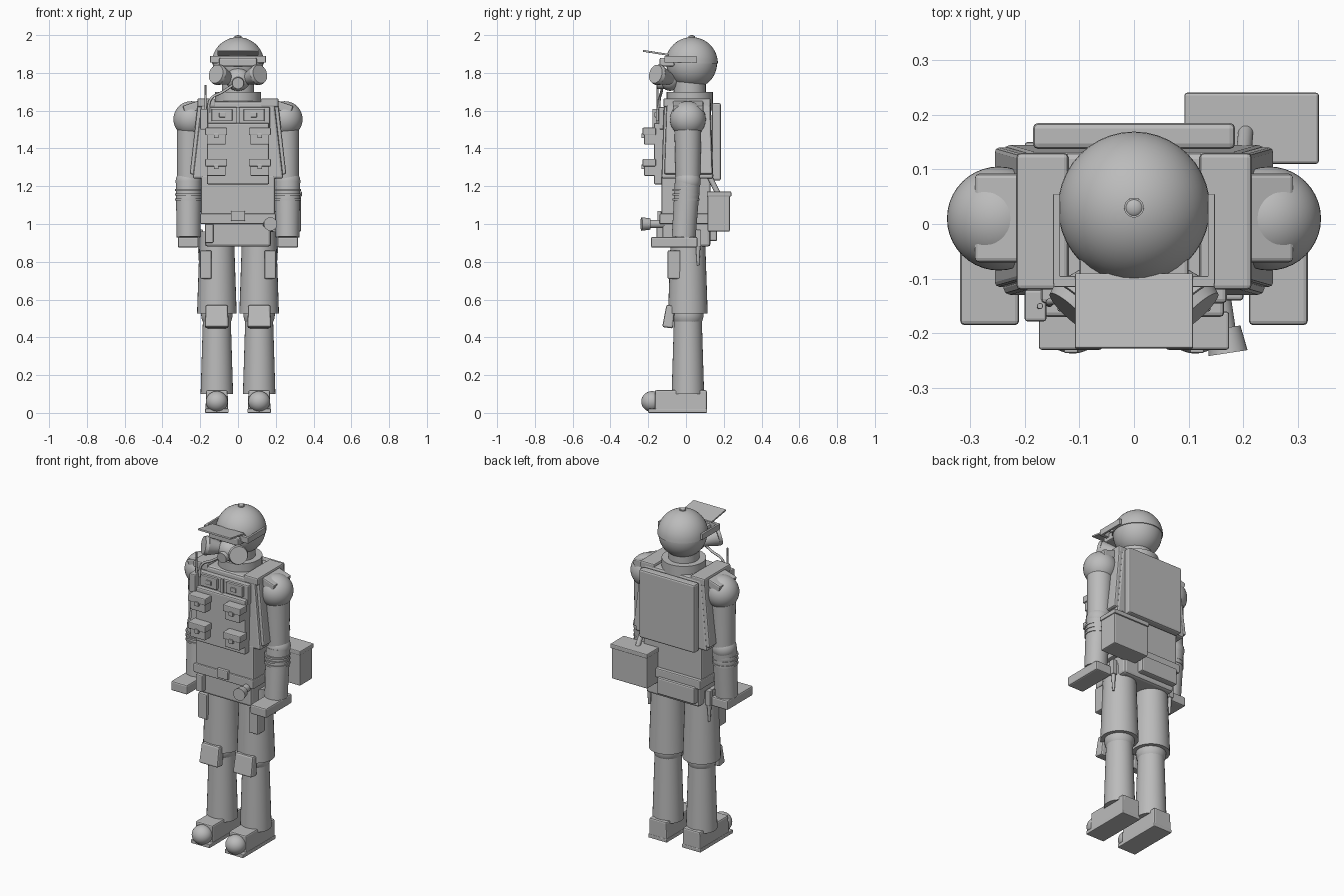
import bpy, bmesh, math
from mathutils import Vector, Matrix

cube = bpy.data.objects.get("Cube")
if cube:
    bpy.data.objects.remove(cube, do_unlink=True)

GREY = (0.5, 0.5, 0.5, 1.0)
mat = bpy.data.materials.new("plain_grey")
mat.use_nodes = True
mat.diffuse_color = GREY
mat.node_tree.nodes["Principled BSDF"].inputs["Base Color"].default_value = GREY


def finish(name, bm, bevel=0, smooth=False):
    """Turn a bmesh into a named object with optional edge bevel."""
    bmesh.ops.recalc_face_normals(bm, faces=bm.faces)
    if bevel:
        bmesh.ops.bevel(bm, geom=bm.edges[:], offset=bevel, segments=2,
                        profile=0.5, affect='EDGES')
    me = bpy.data.meshes.new(name)
    bm.to_mesh(me)
    bm.free()
    me.materials.append(mat)
    ob = bpy.data.objects.new(name, me)
    bpy.context.collection.objects.link(ob)
    if smooth:
        bpy.ops.object.select_all(action='DESELECT')
        ob.select_set(True)
        bpy.context.view_layer.objects.active = ob
        bpy.ops.object.shade_smooth_by_angle(angle=math.radians(35))
    return ob


def box(name, x, y, z, bevel=0.006, rot=(0, 0, 0), top=(1, 1)):
    """Box from ranges; top scales the upper face, rot turns it in degrees."""
    bm = bmesh.new()
    bmesh.ops.create_cube(bm, size=1)
    for v in bm.verts:
        k = top if v.co.z > 0 else (1, 1)
        v.co = Vector((v.co.x * (x[1] - x[0]) * k[0], v.co.y * (y[1] - y[0]) * k[1],
                       v.co.z * (z[1] - z[0])))
    turn = Matrix.Identity(4)
    for axis, a in zip("XYZ", rot):
        turn = Matrix.Rotation(math.radians(a), 4, axis) @ turn
    bm.transform(Matrix.Translation((sum(x) / 2, sum(y) / 2, sum(z) / 2)) @ turn)
    return finish(name, bm, bevel)


def mbox(name, s, x, y, z, bevel=0.006, rot=(0, 0, 0), top=(1, 1)):
    """Box on one side of the body; s is 1 for left and -1 for right."""
    xs = x if s > 0 else (-x[1], -x[0])
    side = "left_" if s > 0 else "right_"
    return box(side + name, xs, y, z, bevel, (rot[0], rot[1] * s, rot[2] * s), top)


def rod(name, a, b, r1, r2=None, n=32):
    """Round bar or cone from a to b."""
    a, b = Vector(a), Vector(b)
    bm = bmesh.new()
    bmesh.ops.create_cone(bm, cap_ends=True, segments=n, radius1=r1,
                          radius2=r1 if r2 is None else r2, depth=(b - a).length)
    q = Vector((0, 0, 1)).rotation_difference(b - a).to_matrix().to_4x4()
    bm.transform(Matrix.Translation((a + b) / 2) @ q)
    return finish(name, bm, 0, True)


def ball(name, c, r, scale=(1, 1, 1), cut=None):
    """Ball, optionally keeping only the part above height cut."""
    bm = bmesh.new()
    bmesh.ops.create_uvsphere(bm, u_segments=40, v_segments=24, radius=r)
    bm.transform(Matrix.Translation(c) @ Matrix.Diagonal((*scale, 1)))
    if cut is not None:
        bmesh.ops.bisect_plane(bm, geom=bm.verts[:] + bm.edges[:] + bm.faces[:],
                               plane_co=(0, 0, cut), plane_no=(0, 0, 1), clear_inner=True)
        bmesh.ops.holes_fill(bm, edges=[e for e in bm.edges if e.is_boundary])
    return finish(name, bm, 0, True)


def tube(name, pts, r):
    """Smooth bent hose through a few points."""
    cu = bpy.data.curves.new(name, 'CURVE')
    cu.dimensions = '3D'
    cu.bevel_depth, cu.bevel_resolution, cu.use_fill_caps = r, 3, True
    sp = cu.splines.new('BEZIER')
    sp.bezier_points.add(len(pts) - 1)
    for p, c in zip(sp.bezier_points, pts):
        p.co = c
        p.handle_left_type = p.handle_right_type = 'AUTO'
    cu.materials.append(mat)
    ob = bpy.data.objects.new(name, cu)
    bpy.context.collection.objects.link(ob)


# Head, helmet and visor
ball("head", (0, 0.03, 1.85), 0.134)
ball("helmet_shell", (0, 0.03, 1.85), 0.139, cut=1.85)
rod("helmet_button", (0, 0.03, 1.975), (0, 0.03, 1.995), 0.018)
ball("helmet_button_cap", (0, 0.03, 1.988), 0.018, (1, 1, 0.67))
box("visor_plate", (-0.108, 0.108), (-0.228, -0.09), (1.901, 1.911), 0.002, (-9, 0, 0))
box("goggles", (-0.1, 0.1), (-0.14, -0.06), (1.835, 1.88), 0.008)
box("goggle_strap_front", (-0.147, 0.147), (-0.115, -0.095), (1.855, 1.89), 0.002)

# Breathing mask and neck
ball("mask_snout", (0, -0.085, 1.765), 0.06, (1.1, 0.9, 1))
rod("mask_valve", (0, -0.1, 1.75), (0, -0.155, 1.745), 0.035, 0.03)
rod("neck", (0, 0.02, 1.6), (0, 0.02, 1.76), 0.085)
rod("collar", (0, 0.02, 1.6), (0, 0.02, 1.7), 0.122)

# Torso, vest and belt
box("abdomen", (-0.195, 0.195), (-0.13, 0.13), (1.0, 1.26), 0.01)
box("vest_body", (-0.24, 0.24), (-0.13, 0.145), (1.24, 1.65), 0.012, top=(0.8, 0.9))
box("back_plate", (-0.185, 0.185), (0.137, 0.185), (1.23, 1.64), 0.01)
box("chest_plate", (-0.165, 0.165), (-0.17, -0.11), (1.21, 1.535), 0.008)
box("upper_chest", (-0.17, 0.17), (-0.145, -0.08), (1.5, 1.62), 0.008)
box("hips", (-0.175, 0.175), (-0.125, 0.13), (0.88, 1.02), 0.015)
box("belt", (-0.2, 0.2), (-0.14, 0.15), (1.0, 1.055), 0.006)
box("belt_buckle", (-0.038, 0.038), (-0.152, -0.13), (1.015, 1.07), 0.006)
box("hip_pouch", (-0.175, -0.13), (-0.155, -0.11), (0.9, 1.0), 0.006)
box("rear_belt_pouch", (-0.17, 0.08), (0.12, 0.165), (0.91, 1.01), 0.008)
box("chest_zip", (-0.008, 0.008), (-0.155, -0.1), (1.53, 1.62), 0.002)

for s in (1, -1):
    side = "left_" if s > 0 else "right_"

    # Strap and filter on the side of the head
    mbox("goggle_strap", s, (0.135, 0.148), (-0.11, 0.055), (1.855, 1.89), 0.002)
    rod(side + "filter", (s * 0.04, -0.08, 1.765), (s * 0.105, -0.148, 1.79), 0.028, 0.055)
    rod(side + "filter_rim", (s * 0.105, -0.148, 1.79), (s * 0.117, -0.161, 1.794), 0.055, 0.05)

    # Vest details: side panels, shoulder straps, pockets and pouches
    mbox("side_panel", s, (0.17, 0.235), (-0.115, 0.14), (1.26, 1.655), 0.008,
         (0, -6, 0), top=(0.9, 0.9))
    mbox("shoulder_strap", s, (0.12, 0.215), (-0.12, 0.13), (1.62, 1.665), 0.008)
    mbox("shoulder_pad", s, (0.19, 0.288), (-0.07, 0.092), (1.592, 1.642), 0.008, (0, 18, 0))
    mbox("chest_pocket", s, (0.03, 0.14), (-0.16, -0.13), (1.545, 1.61), 0.004)
    mbox("pocket_tab", s, (0.065, 0.1), (-0.167, -0.15), (1.565, 1.59), 0.003)
    for row, z in (("upper", 1.42), ("lower", 1.255)):
        mbox(row + "_pouch", s, (0.065, 0.165), (-0.222, -0.16), (z, z + 0.07), 0.005)
        mbox(row + "_pouch_flap", s, (0.058, 0.174), (-0.23, -0.16), (z + 0.05, z + 0.09), 0.005)
        mbox(row + "_pouch_clip", s, (0.102, 0.128), (-0.236, -0.21), (z + 0.035, z + 0.06), 0.003)

    # Arm and hand
    x = s * 0.262
    ball(side + "shoulder", (s * 0.247, 0.01, 1.555), 0.095)
    rod(side + "upper_arm", (s * 0.257, 0.01, 1.24), (s * 0.252, 0.01, 1.54), 0.065, 0.072)
    ball(side + "elbow", (x, 0.01, 1.225), 0.068)
    rod(side + "forearm", (x, -0.012, 0.93), (x, 0.008, 1.225), 0.063, 0.067)
    for i in range(3):
        z = 1.125 + i * 0.025
        rod(side + "sleeve_ring", (x, 0, z), (x, 0, z + 0.011), 0.071)
    mbox("hand", s, (0.21, 0.318), (-0.185, 0.06), (0.875, 0.932), 0.008)

    # Leg with knee pad and thigh pouch
    x = s * 0.112
    rod(side + "thigh", (x, 0.01, 0.525), (x, 0.01, 0.96), 0.105, 0.09)
    ball(side + "knee", (x, 0.01, 0.52), 0.083)
    rod(side + "shin", (x, 0.01, 0.1), (x, 0.01, 0.52), 0.086, 0.073)
    mbox("knee_pad", s, (0.05, 0.175), (-0.118, -0.06), (0.45, 0.57), 0.01, (-8, 0, 0), (0.95, 0.8))
    mbox("thigh_pouch", s, (0.14, 0.2), (-0.097, -0.03), (0.71, 0.86), 0.006)
    mbox("sheath", s, (0.185, 0.215), (0.045, 0.08), (0.88, 0.97), 0.004)
    rod(side + "sheath_tip", (s * 0.2, 0.064, 0.78), (s * 0.2, 0.064, 0.9), 0.006, 0.014, 12)

    # Boot
    mbox("boot", s, (0.052, 0.172), (-0.165, 0.11), (0.0, 0.12), 0.008, top=(0.95, 1))
    mbox("boot_sole", s, (0.05, 0.174), (-0.2, 0.112), (0.0, 0.022), 0.004)
    ball(side + "toe_cap", (x, -0.18, 0.06), 0.058, (1, 0.98, 0.95))

# Flashlight on the belt
rod("flashlight_body", (0.15, -0.1, 1.0), (0.165, -0.2, 1.0), 0.022)
rod("flashlight_head", (0.165, -0.19, 1.0), (0.172, -0.236, 1.0), 0.03, 0.036)

# Radio with antenna and voice hose
box("radio", (-0.2, -0.16), (-0.178, -0.12), (1.5, 1.61), 0.005)
rod("antenna", (-0.172, -0.15, 1.6), (-0.172, -0.15, 1.735), 0.006, 0.005, 12)
tube("voice_hose", [(-0.155, -0.145, 1.59), (-0.145, -0.14, 1.66),
                    (-0.08, -0.13, 1.7), (-0.02, -0.125, 1.74)], 0.007)

# Side bag on its strap
box("bag", (0.097, 0.333), (0.115, 0.232), (0.96, 1.16), 0.006)
box("bag_lid", (0.092, 0.338), (0.11, 0.24), (1.145, 1.172), 0.005)
rod("bag_strap", (0.2, 0.12, 1.26), (0.205, 0.175, 1.15), 0.014)
